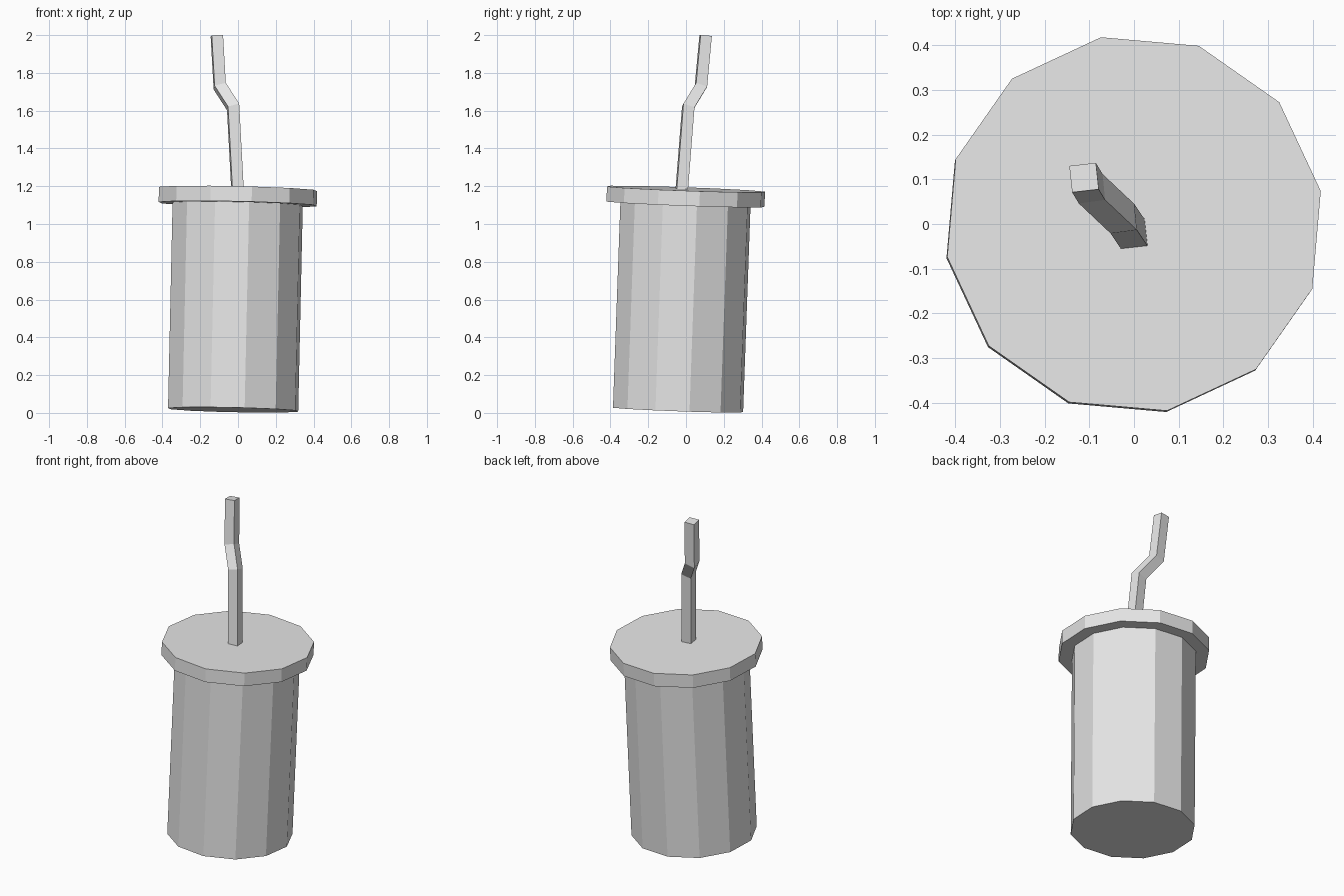
import bpy, bmesh, math
from mathutils import Vector, Matrix

cube = bpy.data.objects.get("Cube")
if cube:
    bpy.data.objects.remove(cube, do_unlink=True)

grey = bpy.data.materials.new("plain_grey")
colour = (0.8, 0.8, 0.8, 1)
grey.use_nodes = True
grey.diffuse_color = colour
grey.node_tree.nodes["Principled BSDF"].inputs["Base Color"].default_value = colour

# Whole cup leans a little; the origin of the lean is the centre of the lid top
axis = Vector((0.022, 0.036, 1)).normalized()
lean = (Matrix.Translation((0, 0, 1.185))
        @ Vector((0, 0, 1)).rotation_difference(axis).to_matrix().to_4x4()
        @ Matrix.Rotation(math.radians(10), 4, 'Z'))


def finish(bm, name):
    bmesh.ops.recalc_face_normals(bm, faces=bm.faces)
    mesh = bpy.data.meshes.new(name)
    bm.to_mesh(mesh)
    bm.free()
    mesh.materials.append(grey)
    obj = bpy.data.objects.new(name, mesh)
    bpy.context.collection.objects.link(obj)
    return obj


def drum(name, radius, top, bottom):
    """Twelve-sided cylinder along the leaning axis."""
    bm = bmesh.new()
    bmesh.ops.create_cone(bm, cap_ends=True, segments=12, radius1=radius,
                          radius2=radius, depth=top - bottom,
                          matrix=Matrix.Translation((0, 0, (top + bottom) / 2)))
    bm.transform(lean)
    return finish(bm, name)


def square_tube(name, path, width, turn):
    """Square bar swept along a path with mitred corners."""
    pts = [Vector(p) for p in path]
    dirs = [(b - a).normalized() for a, b in zip(pts, pts[1:])]
    corners = []
    for k in range(4):
        a = turn + math.pi / 4 + k * math.pi / 2
        corners.append(pts[0] + Vector((math.cos(a), math.sin(a), 0)) * width / math.sqrt(2))
    bm = bmesh.new()
    rings = []
    for i, p in enumerate(pts):
        before, after = dirs[max(i - 1, 0)], dirs[min(i, len(dirs) - 1)]
        normal = (before + after).normalized()
        corners = [c + before * ((p - c).dot(normal) / before.dot(normal)) for c in corners]
        rings.append([bm.verts.new(c) for c in corners])
    for low, high in zip(rings, rings[1:]):
        for k in range(4):
            j = (k + 1) % 4
            bm.faces.new((low[k], low[j], high[j], high[k]))
    bm.faces.new(rings[0])
    bm.faces.new(rings[-1])
    return finish(bm, name)


# Cup body and overhanging lid
drum("cup_body", 0.35, -0.04, -1.17)
drum("lid", 0.425, 0, -0.08)

# Bent straw
square_tube("straw",
            [(-0.001, -0.025, 1.15), (-0.026, 0.012, 1.62),
             (-0.097, 0.079, 1.73), (-0.112, 0.104, 1.997)],
            0.06, math.radians(6.5))
